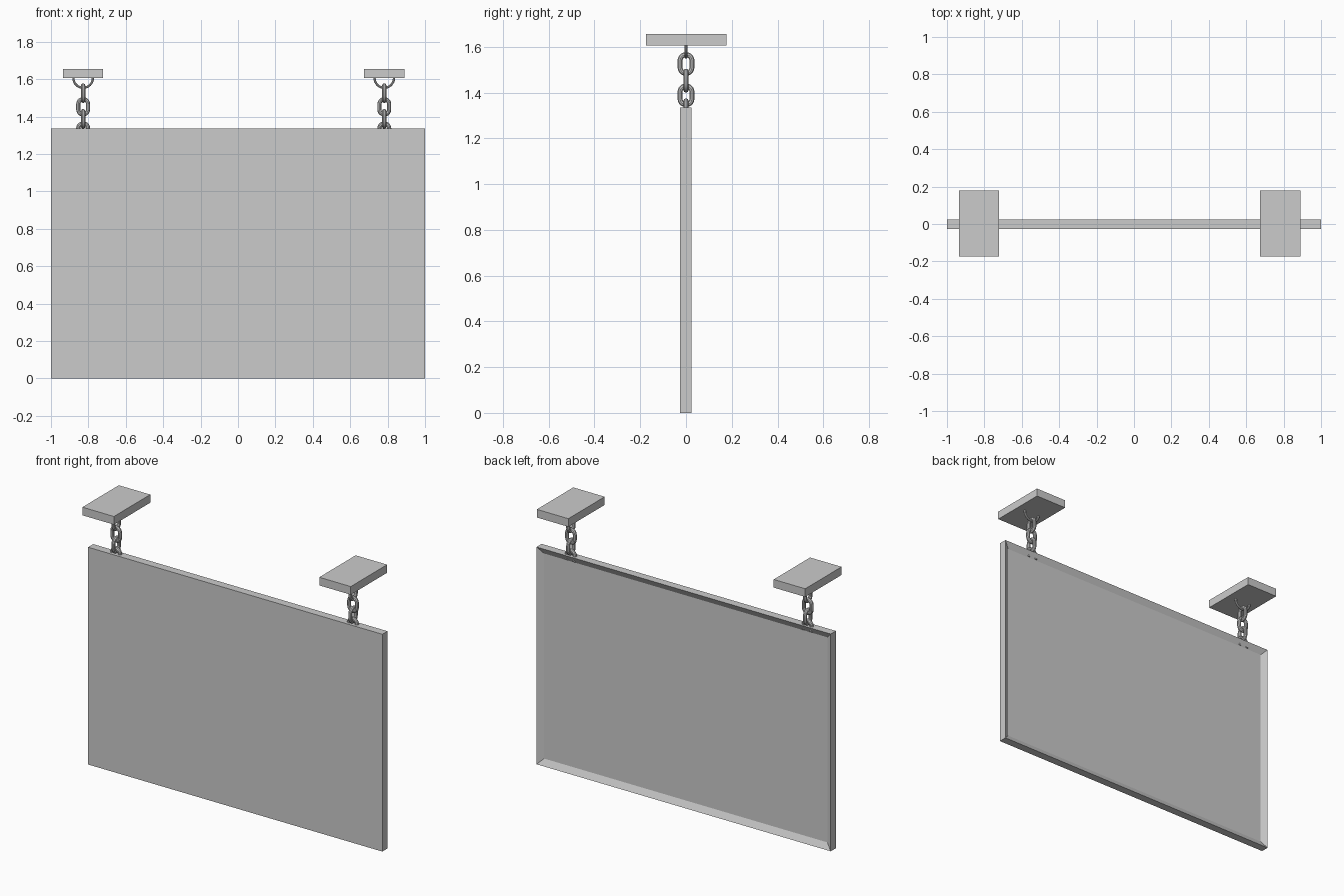
import bpy, bmesh
from math import cos, sin, pi
from mathutils import Vector

cube = bpy.data.objects.get("Cube")
if cube:
    bpy.data.objects.remove(cube)

# One plain grey for everything
grey = bpy.data.materials.new("plain_grey")
grey.use_nodes = True
colour = (0.6, 0.6, 0.6, 1)
grey.diffuse_color = colour
grey.node_tree.nodes["Principled BSDF"].inputs["Base Color"].default_value = colour


def box(name, low, high):
    low, high = Vector(low), Vector(high)
    bm = bmesh.new()
    bmesh.ops.create_cube(bm, size=1)
    bmesh.ops.scale(bm, vec=high - low, verts=bm.verts)
    bmesh.ops.translate(bm, vec=(low + high) / 2, verts=bm.verts)
    mesh = bpy.data.meshes.new(name)
    bm.to_mesh(mesh)
    bm.free()
    mesh.materials.append(grey)
    obj = bpy.data.objects.new(name, mesh)
    bpy.context.collection.objects.link(obj)
    return obj


def rod(name, points, radius, closed):
    """Round bar bent along a path."""
    curve = bpy.data.curves.new(name, 'CURVE')
    curve.dimensions = '3D'
    curve.bevel_depth = radius
    curve.bevel_resolution = 3
    curve.use_fill_caps = True
    spline = curve.splines.new('POLY')
    spline.points.add(len(points) - 1)
    for target, p in zip(spline.points, points):
        target.co = (*p, 1)
    spline.use_cyclic_u = closed
    curve.materials.append(grey)
    obj = bpy.data.objects.new(name, curve)
    bpy.context.collection.objects.link(obj)
    bpy.ops.object.select_all(action='DESELECT')
    obj.select_set(True)
    bpy.context.view_layer.objects.active = obj
    bpy.ops.object.convert(target='MESH')
    bpy.ops.object.shade_smooth_by_angle()


def arc(radius, start, end, lift, steps=10):
    """Points (across, up) on a circular arc, raised by lift."""
    angles = [start + (end - start) * i / steps for i in range(steps + 1)]
    return [(radius * cos(a), radius * sin(a) + lift) for a in angles]


def place(points, x, z, sideways):
    return [(x, u, z + v) if sideways else (x + u, 0, z + v) for u, v in points]


# Sign board with a recessed back panel
board = box("sign_board", (-1, -0.027, 0), (1, 0.023, 1.335))
bm = bmesh.new()
bm.from_mesh(board.data)
bm.normal_update()
back = max(bm.faces, key=lambda f: f.normal.y)
bmesh.ops.inset_region(bm, faces=[back], thickness=0.053)
bmesh.ops.translate(bm, vec=(0, -0.02, 0), verts=back.verts)
bm.to_mesh(board.data)
bm.free()

# Ceiling plates with hanging chains
BEND, HALF, WIRE = 0.026, 0.015, 0.0115
link = arc(BEND, 0, pi, HALF) + arc(BEND, pi, 2 * pi, -HALF)
for side, x in (("right", -0.828), ("left", 0.782)):
    box(f"{side}_ceiling_plate", (x - 0.107, -0.175, 1.605), (x + 0.107, 0.178, 1.655))
    hook = arc(0.052, pi, 2 * pi, 0, 16)
    rod(f"{side}_plate_hook", place(hook, x, 1.606, False), 0.0065, False)
    for i, z in enumerate((1.525, 1.452, 1.388)):
        rod(f"{side}_chain_link_{i + 1}", place(link, x, z, i % 2 == 0), WIRE, True)
    # Lowest link, sunk into the top of the board
    staple = [(BEND, -0.02)] + arc(BEND, 0, pi, HALF) + [(-BEND, -0.02)]
    rod(f"{side}_board_staple", place(staple, x, 1.322, False), WIRE, False)
